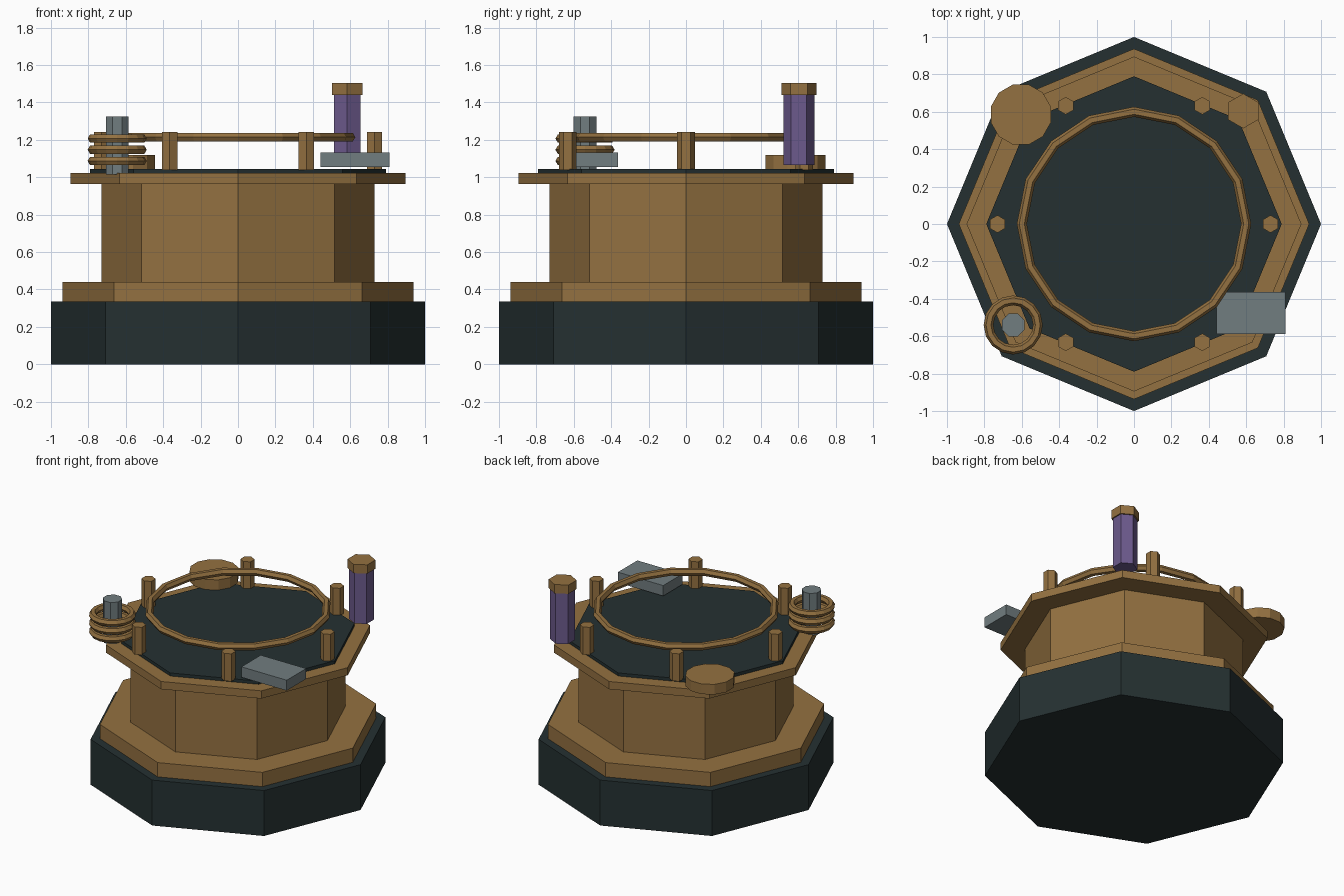
import bpy, bmesh, math
from mathutils import Matrix

if "Cube" in bpy.data.objects:
    bpy.data.objects.remove(bpy.data.objects["Cube"])


def material(name, rgb):
    m = bpy.data.materials.new(name)
    m.diffuse_color = (*rgb, 1)
    m.use_nodes = True
    m.node_tree.nodes["Principled BSDF"].inputs["Base Color"].default_value = m.diffuse_color
    return m


DARK = material("dark_slate", (0.018, 0.030, 0.031))
BRASS = material("aged_brass", (0.295, 0.165, 0.052))
PURPLE = material("violet_glass", (0.150, 0.102, 0.265))
GREY = material("steel_grey", (0.165, 0.205, 0.215))


def finish(name, bm, mat):
    bmesh.ops.recalc_face_normals(bm, faces=bm.faces)
    me = bpy.data.meshes.new(name)
    bm.to_mesh(me)
    bm.free()
    me.materials.append(mat)
    ob = bpy.data.objects.new(name, me)
    bpy.context.collection.objects.link(ob)
    return ob


def prism(name, mat, sides, r, z0, z1, x=0, y=0, turn=0):
    """Upright prism; turn is the angle of its first corner in degrees."""
    bm = bmesh.new()
    ring = []
    for i in range(sides):
        a = math.radians(turn) + math.tau * i / sides
        ring.append(bm.verts.new((x + r * math.cos(a), y + r * math.sin(a), z0)))
    base = bm.faces.new(ring)
    top = bmesh.ops.extrude_face_region(bm, geom=[base], use_keep_orig=True)
    verts = [g for g in top["geom"] if isinstance(g, bmesh.types.BMVert)]
    bmesh.ops.translate(bm, verts=verts, vec=(0, 0, z1 - z0))
    return finish(name, bm, mat)


def hoop(name, mat, major, minor, segs, x, y, z, tube=6):
    """Low-poly ring with a hexagonal section."""
    bm = bmesh.new()
    rows = []
    for i in range(segs):
        a = math.tau * i / segs
        row = []
        for j in range(tube):
            b = math.tau * j / tube
            r = major + minor * math.cos(b)
            row.append(bm.verts.new((x + r * math.cos(a), y + r * math.sin(a),
                                     z + minor * math.sin(b))))
        rows.append(row)
    for i in range(segs):
        p, q = rows[i], rows[(i + 1) % segs]
        for j in range(tube):
            k = (j + 1) % tube
            bm.faces.new((p[j], q[j], q[k], p[k]))
    return finish(name, bm, mat)


# Stacked octagonal body
prism("base_plinth", DARK, 8, 1.0, 0.0, 0.335)
prism("lower_step", BRASS, 8, 0.937, 0.335, 0.44)
prism("column", BRASS, 8, 0.73, 0.44, 0.965)
prism("upper_flange", BRASS, 8, 0.895, 0.965, 1.022)
prism("deck_plate", DARK, 8, 0.79, 1.022, 1.045)

# Guard rail and its six posts
hoop("guard_rail", BRASS, 0.60, 0.027, 16, 0, 0, 1.214)
for i in range(6):
    a = math.tau * i / 6
    prism(f"rail_post_{i + 1}", BRASS, 6, 0.047, 1.04, 1.243,
          0.73 * math.cos(a), 0.73 * math.sin(a), 30)

# Coil around a steel pin
prism("coil_pin", GREY, 8, 0.066, 1.015, 1.325, -0.646, -0.54, 22.5)
for i in range(3):
    hoop(f"coil_ring_{i + 1}", BRASS, 0.132, 0.026, 16, -0.646, -0.54, 1.087 + 0.06 * i)

# Violet rod with its cap
prism("glass_rod", PURPLE, 6, 0.083, 1.065, 1.44, 0.584, 0.604, 30)
prism("rod_cap", BRASS, 6, 0.093, 1.44, 1.505, 0.584, 0.604, 30)

# Round dial
prism("dial", BRASS, 12, 0.166, 1.045, 1.12, -0.605, 0.585, 15)

# Steel block
bm = bmesh.new()
bmesh.ops.create_cube(bm, size=1, matrix=Matrix.Translation((0.625, -0.476, 1.0925))
                      @ Matrix.Diagonal((0.37, 0.226, 0.077, 1)))
finish("steel_block", bm, GREY)
